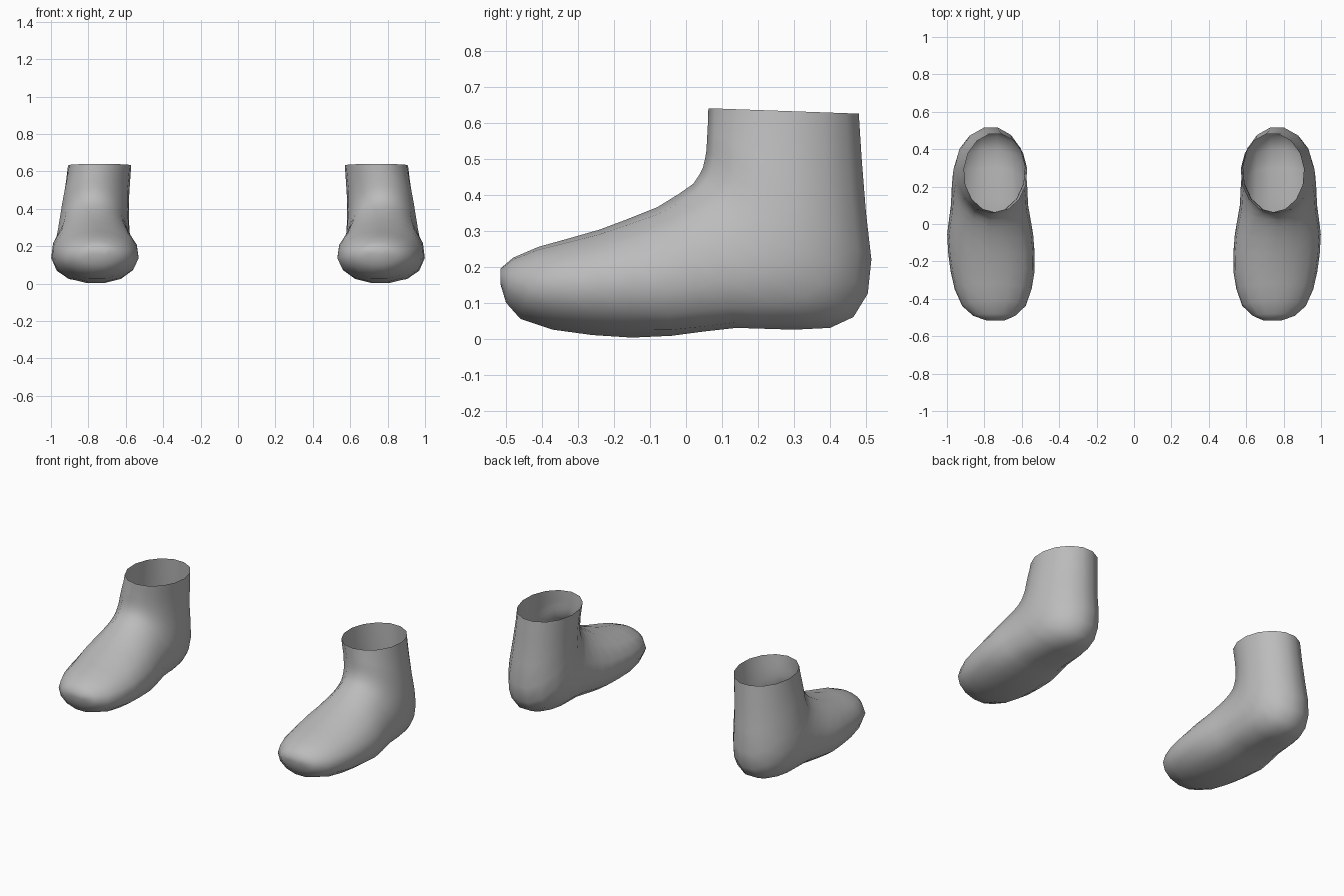
import bpy, bmesh
from math import sin, cos, pi
from mathutils import Vector

if "Cube" in bpy.data.objects:
    bpy.data.objects.remove(bpy.data.objects["Cube"], do_unlink=True)

knit = bpy.data.materials.new("grey knit")
knit.use_nodes = True
GREY = (0.5, 0.5, 0.5, 1)
knit.diffuse_color = GREY
knit.node_tree.nodes["Principled BSDF"].inputs["Base Color"].default_value = GREY

SIDES = 15

# Rings from toe to cuff: upper y, z; lower y, z; inner x, outer x; downward bias of the widest point
RINGS = [
    (-.515, .195, -.515, .15, .69, .79, 1),
    (-.48, .225, -.50, .10, .635, .86, 1),
    (-.41, .255, -.46, .055, .578, .92, 1),
    (-.32, .28, -.37, .025, .546, .96, 1),
    (-.24, .303, -.26, .01, .53, .982, 1.05),
    (-.16, .333, -.15, .003, .53, .995, 1.1),
    (-.08, .365, -.04, .008, .538, 1.0, 1.25),
    (-.02, .402, .05, .02, .552, .99, 1.35),
    (.02, .43, .14, .03, .565, .98, 1.35),
    (.037, .455, .30, .025, .57, .975, 1.25),
    (.047, .475, .40, .03, .575, .97, 1.15),
    (.053, .50, .465, .06, .577, .965, 1.1),
    (.057, .525, .505, .125, .58, .957, 1.05),
    (.058, .55, .515, .22, .582, .948, 1),
    (.06, .58, .50, .35, .582, .935, 1),
    (.061, .61, .488, .50, .576, .92, 1),
    (.062, .64, .48, .625, .57, .91, 1),
]


def make_sock(name, side):
    bm = bmesh.new()
    rings = []
    for uy, uz, ly, lz, inner, outer, bias in RINGS:
        upper, lower = Vector((0, uy, uz)), Vector((0, ly, lz))
        centre, half = (inner + outer) / 2, (outer - inner) / 2
        ring = []
        for i in range(SIDES):
            a = 2 * pi * i / SIDES
            height = (1 + cos(a)) / (1 + cos(pi / SIDES)) - (1 - cos(pi / SIDES)) / 2
            height = min(max(height, 0), 1) ** bias
            p = lower.lerp(upper, height)
            p.x = side * (centre + half * sin(a))
            ring.append(bm.verts.new(p))
        rings.append(ring)
    # Walls between rings, with the cuff left open
    for a, b in zip(rings, rings[1:]):
        for i in range(SIDES):
            j = (i + 1) % SIDES
            bm.faces.new((a[i], a[j], b[j], b[i]))
    # Toe tip
    bm.faces.new(rings[0])
    bmesh.ops.recalc_face_normals(bm, faces=bm.faces)
    for f in bm.faces:
        f.smooth = True
    mesh = bpy.data.meshes.new(name)
    bm.to_mesh(mesh)
    bm.free()
    mesh.materials.append(knit)
    sock = bpy.data.objects.new(name, mesh)
    bpy.context.collection.objects.link(sock)


make_sock("left_sock", 1)
make_sock("right_sock", -1)
